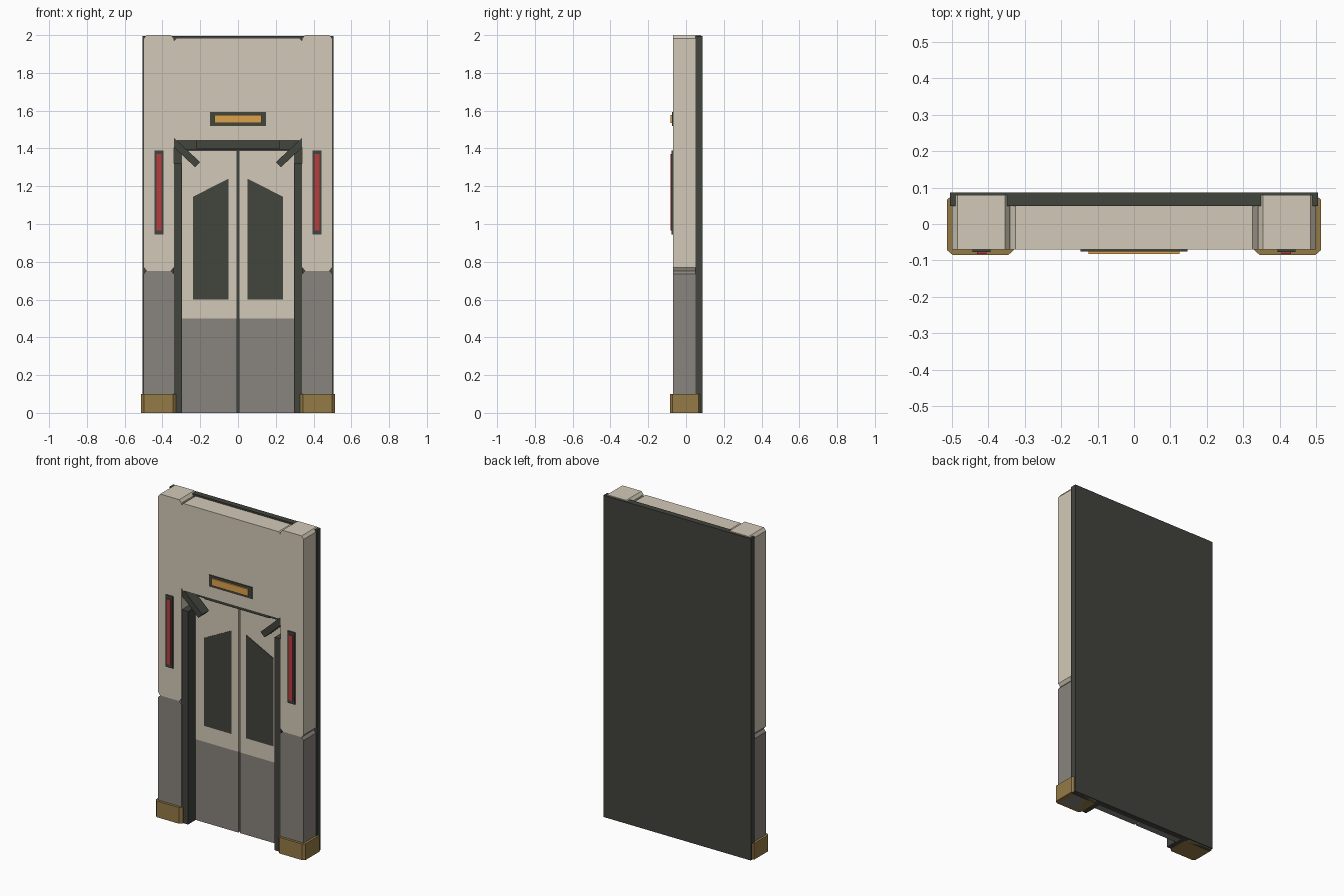
import bpy, bmesh

if "Cube" in bpy.data.objects:
    bpy.data.objects.remove(bpy.data.objects["Cube"])


def material(name, rgb):
    m = bpy.data.materials.new(name)
    m.diffuse_color = (*rgb, 1)
    m.use_nodes = True
    m.node_tree.nodes["Principled BSDF"].inputs["Base Color"].default_value = m.diffuse_color
    return m


CREAM = material("cream", (0.65, 0.59, 0.48))
GREY = material("warm_grey", (0.25, 0.23, 0.21))
DARK = material("dark", (0.054, 0.058, 0.048))
BRASS = material("brass", (0.30, 0.195, 0.061))
RED = material("red", (0.48, 0.045, 0.045))
AMBER = material("amber", (0.72, 0.36, 0.073))


def prism(name, outline, lo, hi, mat, axis="y", side=1):
    """Extrude an outline along y (outline in x,z) or z (outline in x,y)."""
    bm = bmesh.new()
    if axis == "y":
        verts = [bm.verts.new((side * a, lo, b)) for a, b in outline]
        step = (0, hi - lo, 0)
    else:
        verts = [bm.verts.new((side * a, b, lo)) for a, b in outline]
        step = (0, 0, hi - lo)
    face = bm.faces.new(verts)
    out = bmesh.ops.extrude_face_region(bm, geom=[face], use_keep_orig=True)
    moved = [g for g in out["geom"] if isinstance(g, bmesh.types.BMVert)]
    bmesh.ops.translate(bm, verts=moved, vec=step)
    bmesh.ops.recalc_face_normals(bm, faces=bm.faces)
    me = bpy.data.meshes.new(name)
    bm.to_mesh(me)
    bm.free()
    me.materials.append(mat)
    ob = bpy.data.objects.new(name, me)
    bpy.context.collection.objects.link(ob)
    return ob


def rect(x0, x1, z0, z1):
    return [(x0, z0), (x1, z0), (x1, z1), (x0, z1)]


def clipped(x0, x1, z0, z1, cx, cz):
    """Rectangle with all four corners cut off."""
    return [(x0 + cx, z0), (x1 - cx, z0), (x1, z0 + cz), (x1, z1 - cz),
            (x1 - cx, z1), (x0 + cx, z1), (x0, z1 - cz), (x0, z0 + cz)]


# Wall backing and the panel over the doorway
prism("back_plate", rect(-0.505, 0.505, 0, 1.994), 0.05, 0.087, DARK)
prism("header_panel", clipped(-0.34, 0.34, 1.443, 1.984, 0.014, 0.014), -0.07, 0.052, CREAM)

# Lintel
prism("lintel", rect(-0.34, 0.34, 1.395, 1.46), 0.0, 0.052, DARK)
prism("lintel_front", rect(-0.22, 0.22, 1.397, 1.446), -0.012, 0.01, DARK)

# Amber sign over the door
prism("sign_frame", rect(-0.147, 0.147, 1.52, 1.592), -0.075, -0.06, DARK)
prism("sign_light", rect(-0.125, 0.125, 1.535, 1.578), -0.083, -0.07, AMBER)

for s, tag in ((-1, "left"), (1, "right")):
    # Pillar in two chamfered blocks on a brass foot
    prism(f"upper_pillar_{tag}", clipped(0.34, 0.499, 0.752, 2.0, 0.014, 0.018),
          -0.07, 0.08, CREAM, side=s)
    prism(f"lower_pillar_{tag}", clipped(0.34, 0.499, 0, 0.752, 0.014, 0.016),
          -0.07, 0.08, GREY, side=s)
    prism(f"pillar_foot_{tag}", clipped(0.329, 0.514, -0.085, 0.08, 0.016, 0.014),
          0, 0.1, BRASS, axis="z", side=s)

    # Door frame with a diagonal corner brace
    prism(f"jamb_{tag}", rect(0.297, 0.342, 0, 1.32), -0.065, 0.052, DARK, side=s)
    prism(f"upper_jamb_{tag}", rect(0.297, 0.342, 1.32, 1.46), 0.005, 0.052, DARK, side=s)
    prism(f"corner_brace_{tag}", [(0.34, 1.457), (0.2, 1.327), (0.227, 1.30), (0.34, 1.407)],
          -0.065, 0.0, DARK, side=s)

    # Door leaf, kick plate and slanted window
    prism(f"door_upper_{tag}", rect(0.005, 0.3, 0.5, 1.39), 0.01, 0.052, CREAM, side=s)
    prism(f"door_lower_{tag}", rect(0.005, 0.3, 0, 0.5), 0.01, 0.052, GREY, side=s)
    prism(f"door_window_{tag}", [(0.05, 0.6), (0.237, 0.6), (0.237, 1.145), (0.05, 1.24)],
          0.007, 0.03, DARK, side=s)

    # Red side lamp
    prism(f"lamp_frame_{tag}", rect(0.394, 0.443, 0.945, 1.39), -0.077, -0.06, DARK, side=s)
    prism(f"lamp_light_{tag}", rect(0.405, 0.431, 0.966, 1.37), -0.082, -0.07, RED, side=s)
